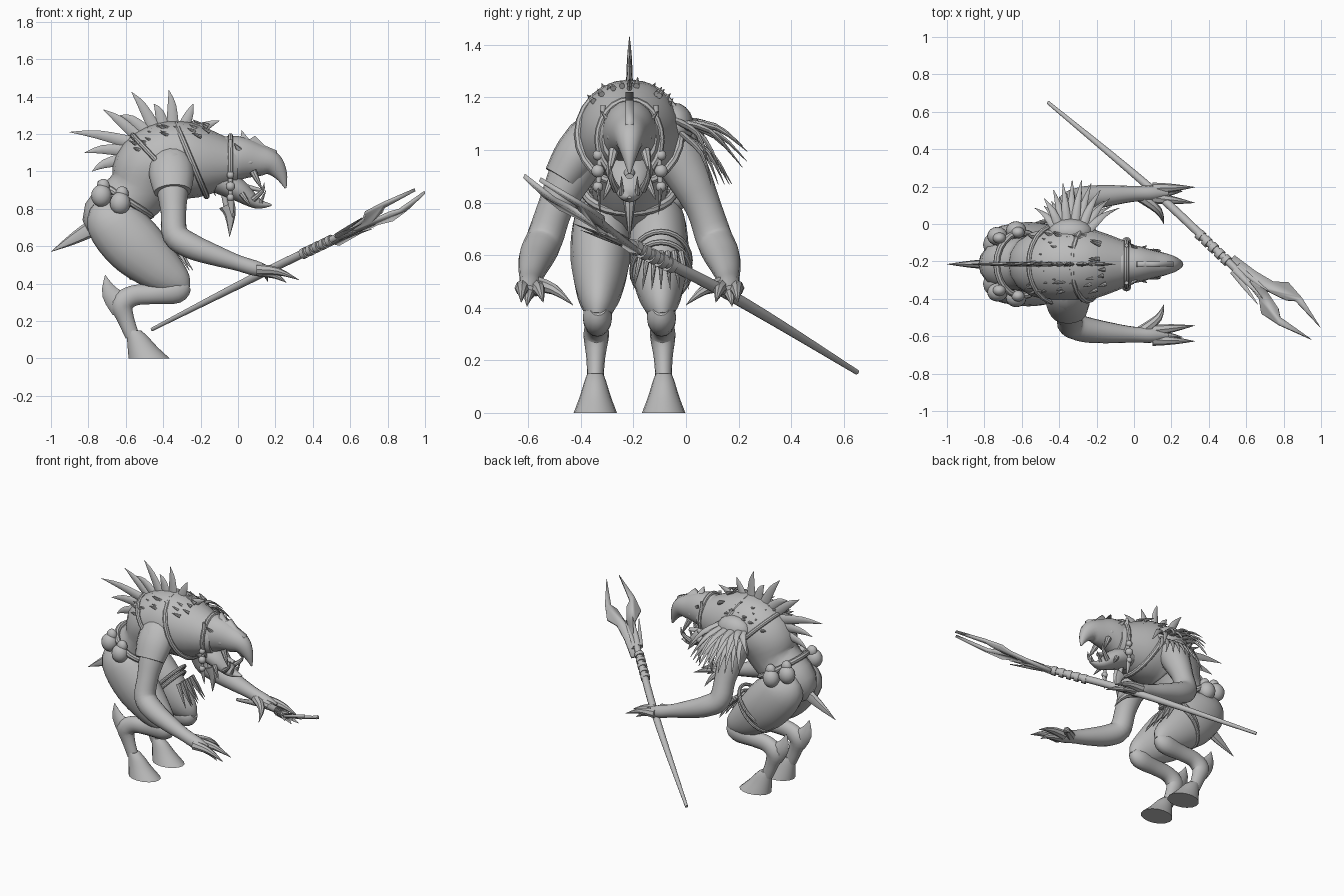
import bpy, bmesh, math, random
from mathutils import Vector

random.seed(4)
if "Cube" in bpy.data.objects:
    bpy.data.objects.remove(bpy.data.objects["Cube"])

MIDPLANE = Vector((0, -.215, 0))  # every part is placed relative to the creature's mid plane
UP, SIDEWAYS, FORWARD = Vector((0, 0, 1)), Vector((0, 1, 0)), Vector((1, 0, 0))
parts = []

grey = bpy.data.materials.new("plain_grey")
grey.use_nodes = True
grey.diffuse_color = (.5, .5, .5, 1)
grey.node_tree.nodes["Principled BSDF"].inputs["Base Color"].default_value = grey.diffuse_color


def finish(name, bm):
    bmesh.ops.translate(bm, verts=bm.verts, vec=MIDPLANE)
    bmesh.ops.recalc_face_normals(bm, faces=bm.faces[:])
    mesh = bpy.data.meshes.new(name)
    bm.to_mesh(mesh)
    bm.free()
    mesh.materials.append(grey)
    part = bpy.data.objects.new(name, mesh)
    bpy.context.collection.objects.link(part)
    parts.append(part)
    return part


def smooth_path(keys, steps):
    """Catmull-Rom curve through position-and-radius vectors."""
    path = []
    for i in range(len(keys) - 1):
        before, start = keys[max(i - 1, 0)], keys[i]
        end, after = keys[i + 1], keys[min(i + 2, len(keys) - 1)]
        for s in range(steps):
            t = s / steps
            leave, arrive = (end - before) / 2, (after - start) / 2
            blend = t * t * (3 - 2 * t)
            path.append(start.lerp(end, blend) + leave * (t * (1 - t) ** 2) - arrive * (t * t * (1 - t)))
    return path + [keys[-1]]


def loft(name, points, radii, width=1, sides=16, ref=SIDEWAYS, axis=None, steps=4):
    """Skin of elliptical rings; width scales the radius along ref."""
    keys = [Vector((*point, radius)) for point, radius in zip(points, radii)]
    path = smooth_path(keys, steps)
    bm = bmesh.new()
    rings = []
    for i, key in enumerate(path):
        ahead, behind = path[min(i + 1, len(path) - 1)], path[max(i - 1, 0)]
        tangent = axis or (ahead - behind).to_3d().normalized()
        across = (ref - tangent * ref.dot(tangent)).normalized()
        normal = tangent.cross(across)
        turn = [math.tau * k / sides for k in range(sides)]
        rings.append([bm.verts.new(key.to_3d() + key.w * (across * width * math.cos(a) + normal * math.sin(a)))
                      for a in turn])
    for lower, upper in zip(rings, rings[1:]):
        for k in range(sides):
            j = (k + 1) % sides
            bm.faces.new((lower[k], lower[j], upper[j], upper[k]))
    bm.faces.new(rings[0])
    bm.faces.new(rings[-1])
    return finish(name, bm)


def limb(name, profile, width=1, side=1, inner=0, outer=0, ease=1, axis=None):
    """Loft from a side profile of (x, z, radius), drifting from inner to outer."""
    last = len(profile) - 1
    points = [(x, side * (outer - (outer - inner) * (1 - i / last) ** ease), z)
              for i, (x, z, radius) in enumerate(profile)]
    loft(name, points, [row[-1] for row in profile], width, axis=axis)


def spike(name, base, tip, radius, width=1, bend=(0, 0, 0), side=1, ref=SIDEWAYS):
    base, tip, bend = Vector(base), Vector(tip), Vector(bend)
    points = [base, (base + tip) / 2 + bend, tip]
    for point in points:
        point.y *= side
    loft(name, points, (radius, radius * .65, .001), width, sides=8, ref=ref, steps=3)


def strap(name, centre, wide, tall, lean, thick):
    """Closed loop around the body, its top leaning back from vertical."""
    rise = Vector((-math.sin(lean), 0, math.cos(lean)))
    turn = [math.tau * k / 24 for k in range(25)]
    points = [Vector(centre) + SIDEWAYS * wide * math.cos(a) + rise * tall * math.sin(a) for a in turn]
    loft(name, points, [thick] * len(turn), sides=8, ref=rise.cross(SIDEWAYS), steps=1)


def ball(name, centre, size, side=1):
    bm = bmesh.new()
    bmesh.ops.create_uvsphere(bm, u_segments=16, v_segments=10, radius=1)
    bmesh.ops.scale(bm, verts=bm.verts, vec=size)
    x, y, z = centre
    bmesh.ops.translate(bm, verts=bm.verts, vec=(x, side * y, z))
    finish(name, bm)


def plate(name, outline, thick):
    bm = bmesh.new()
    bm.faces.new([bm.verts.new(point) for point in outline])
    solid = finish(name, bm).modifiers.new("thickness", "SOLIDIFY")
    solid.thickness, solid.offset = thick, 0


# Hunched body, beaked head, lower jaw and tail
limb("torso", [(-.7, .65, .06), (-.7, .75, .14), (-.55, .88, .16), (-.47, 1.01, .2),
               (-.35, 1.06, .21), (-.2, 1.05, .19), (0, 1.04, .11)], width=.95)
limb("head", [(-.1, 1.05, .13), (0, 1.07, .12), (.1, 1.06, .09), (.18, 1.04, .065),
              (.23, .98, .035), (.255, .91, .005)], width=.85)
limb("lower_jaw", [(-.1, .95, .07), (0, .9, .06), (.1, .83, .03), (.18, .82, .005)], width=1.4)
limb("tongue", [(-.02, .93, .02), (.12, .9, .01)], width=1.5)
crest = [(0, 1.1), (.02, 1.22), (.06, 1.17), (.09, 1.19), (.14, 1.14), (.21, 1.11), (.2, 1.05)]
plate("brow_crest", [(x, 0, z) for x, z in crest], .03)
spike("tail_spike", base=(-.74, 0, .72), tip=(-1, 0, .57), radius=.05, width=.6)

# Swept spines fanned along the back, each with its own tip
hump = Vector((-.4, 0, 1.02))
tips = [(-.1, 1.27), (-.24, 1.36), (-.37, 1.435), (-.45, 1.36), (-.57, 1.425), (-.63, 1.3),
        (-.72, 1.33), (-.9, 1.21), (-.82, 1.1), (-.78, 1)]
for k, (x, z) in enumerate(tips):
    angle = math.radians(50 + 13 * k)
    out = Vector((math.cos(angle), 0, math.sin(angle)))
    spike("back_spine", hump + .21 * out, (x, 0, z), .035, width=.4, bend=out * .025)

# Small thorns scattered over the back
for k in range(46):
    x, angle = random.uniform(-.55, -.15), random.uniform(-1, 1)
    spine = Vector((x, 0, 1.06 - max(0, -.4 - x) * .5))
    out = Vector((0, math.sin(angle), math.cos(angle)))
    base = spine + out * .185
    spike("thorn", base, base + (out * .6 - FORWARD) * random.uniform(.03, .06), .012, ref=FORWARD)

for side, word in ((1, "left_"), (-1, "right_")):
    # Legs with spurred hocks and hooves
    limb(word + "thigh", [(-.7, .85, .05), (-.68, .75, .14), (-.56, .61, .16), (-.43, .49, .13),
                          (-.33, .41, .085), (-.29, .36, .04)], .72, side, .1, .125)
    limb(word + "shin", [(-.28, .4, .04), (-.33, .365, .07), (-.46, .345, .055), (-.56, .335, .055),
                         (-.62, .29, .06), (-.6, .21, .045), (-.565, .12, .038)], .8, side, .12, .13)
    spike(word + "hock_spur", (-.62, .125, .28), (-.71, .125, .445), .07, .5, (-.02, 0, -.01), side)
    limb(word + "hoof", [(-.56, .15, .04), (-.54, .12, .055), (-.51, .06, .08), (-.475, 0, .11)],
         .75, side, .13, .13, axis=UP)

    # Sloping shoulders, arms and clawed hands
    limb(word + "arm", [(-.36, 1.11, .06), (-.36, 1.03, .1), (-.35, .9, .085), (-.345, .78, .068),
                        (-.335, .66, .07), (-.25, .6, .068), (-.12, .55, .055), (0, .51, .042),
                        (.1, .48, .04), (.18, .465, .02)], 1, side, .05, .38, ease=3)
    for spread in (-1, 1):
        spike(word + "finger", (.1, .38 + .025 * spread, .475), (.325, .37 + .042 * spread, .42),
              .032, bend=(0, 0, .018), side=side)
    spike(word + "middle_finger", (.11, .38, .465), (.26, .39, .405), .028, bend=(.01, 0, .01), side=side)
    spike(word + "thumb", (.04, .36, .49), (.16, .215, .41), .032, 1, (.03, 0, .02), side, ref=UP)

    # Face
    ball(word + "eye", (.06, .075, 1.05), (.02, .01, .015), side)
    spike(word + "brow_horn", (.03, .06, 1.08), (-.02, .11, 1.15), .025, .6, side=side)
    spike(word + "cheek_fang", (.08, .06, 1), (.13, .08, .9), .02, side=side)
    spike(word + "tusk", (.08, .05, .85), (.14, .07, .94), .016, 1, (.02, .01, 0), side)
    spike(word + "front_tooth", (.12, .03, .83), (.15, .03, .9), .01, side=side)
    spike(word + "jaw_spike", (.02, .07, .88), (.07, .1, .81), .016, side=side)

    # Beaded cord beside the jaw
    limb(word + "cord", [(-.04, 1.17, .01), (-.04, .84, .01)], 1, side, .1, .12)
    for k in range(3):
        ball(word + "bead", (-.04, .12, .98 - .06 * k), [.02 + .005 * (k % 2)] * 3, side)
    spike(word + "cord_feather", (-.04, .12, .86), (-.03, .11, .75), .02, .4, side=side)

    # Hip pouches
    for x, y, z in ((-.73, .15, .87), (-.63, .18, .83)):
        ball(word + "pouch", (x, y, z), (.055, .05, .06), side)
        ball(word + "pouch_top", (x + .01, y - .01, z + .05), (.035, .03, .04), side)

# Straps, belt and chest pendant
strap("head_strap", (-.04, 0, 1.04), wide=.12, tall=.15, lean=0, thick=.014)
strap("chest_strap", (-.25, 0, 1.06), wide=.195, tall=.21, lean=.4, thick=.016)
strap("back_strap", (-.42, 0, 1.04), wide=.205, tall=.21, lean=.75, thick=.014)
strap("belt", (-.6, 0, .85), wide=.17, tall=.16, lean=1, thick=.018)
limb("pendant_cord", [(-.08, .9, .015), (-.06, .8, .015)])
spike("pendant", (-.06, 0, .82), (-.045, 0, .65), .045, .6, (.01, 0, .03))

# Right shoulder guard
limb("right_shoulder_guard", [(-.37, 1.14, .06), (-.36, 1.06, .11), (-.355, .98, .12), (-.35, .89, .1)],
     .75, -1, .08, .255)

# Left shoulder pad with a fan of leaf-shaped feathers
ball("left_shoulder_pad", (-.34, .17, 1.09), (.12, .075, .09))
for k in range(10):
    t = k / 9
    arch = math.sin(math.pi * t)
    x = -.41 + .16 * t
    spike("shoulder_feather", (x, .18, 1.11), (-.53 + .45 * t, .3 + .15 * arch, 1 - .1 * t + .05 * (k % 2)),
          .014, width=2, bend=(0, .02, .03), ref=FORWARD)
    spike("under_feather", (x, .2, 1.06), (-.48 + .36 * t, .31 + .08 * arch, .87),
          .012, width=2, bend=(0, .02, .02), ref=FORWARD)

# Left thigh bands with hanging feathers
for z in (.54, .58):
    strap("thigh_band", (-.47, .12, z), wide=.11, tall=.15, lean=-.75, thick=.011)
for k in range(-3, 4):
    y = .12 + .025 * k
    spike("thigh_feather", (-.34, y, .61), (-.24 - .02 * (k % 2), y + .01 * k, .47), .016, .8)

# Staff with a wrapped, feathered collar
butt, grip, head = Vector((-.46, .865, .155)), Vector((.13, .37, .455)), Vector((.62, -.1, .69))
loft("staff", [butt, grip, head], (.01, .023, .02), sides=10, ref=UP, steps=8)
shaft = (head - grip).normalized()
for k in range(5):
    middle = grip.lerp(head, .46 + .07 * k)
    loft("staff_wrap", [middle - shaft * .014, middle + shaft * .014], [.03] * 2, sides=10, ref=UP, steps=1)
collar = grip.lerp(head, .84)
across = Vector((.66, .75, -.17))
for k in range(7):
    angle = math.tau * k / 7
    out = across * math.cos(angle) + UP * math.sin(angle) * .6
    spike("staff_feather", collar + out * .02, collar + shaft * .23 + out * .06, .018, .5, ref=UP)

# Forked blade: one prong outline, mirrored across the shaft
along = Vector((.755, -.656, .467))
prong = [(0, .03), (.14, .04), (.25, .06), (.31, .11), (.42, .095), (.6, .04), (.4, .06), (.36, .03)]
outline = prong + [(.25, 0)] + [(u, -v) for u, v in reversed(prong)]
root = Vector((.5, 0, .62)) + across * .03
plate("fork_blade", [root + along * u + across * v for u, v in outline], .018)

# Smooth shading with crisp edges
bpy.ops.object.select_all(action="DESELECT")
for part in parts:
    part.select_set(True)
bpy.context.view_layer.objects.active = parts[0]
bpy.ops.object.shade_smooth_by_angle(angle=math.radians(40))
